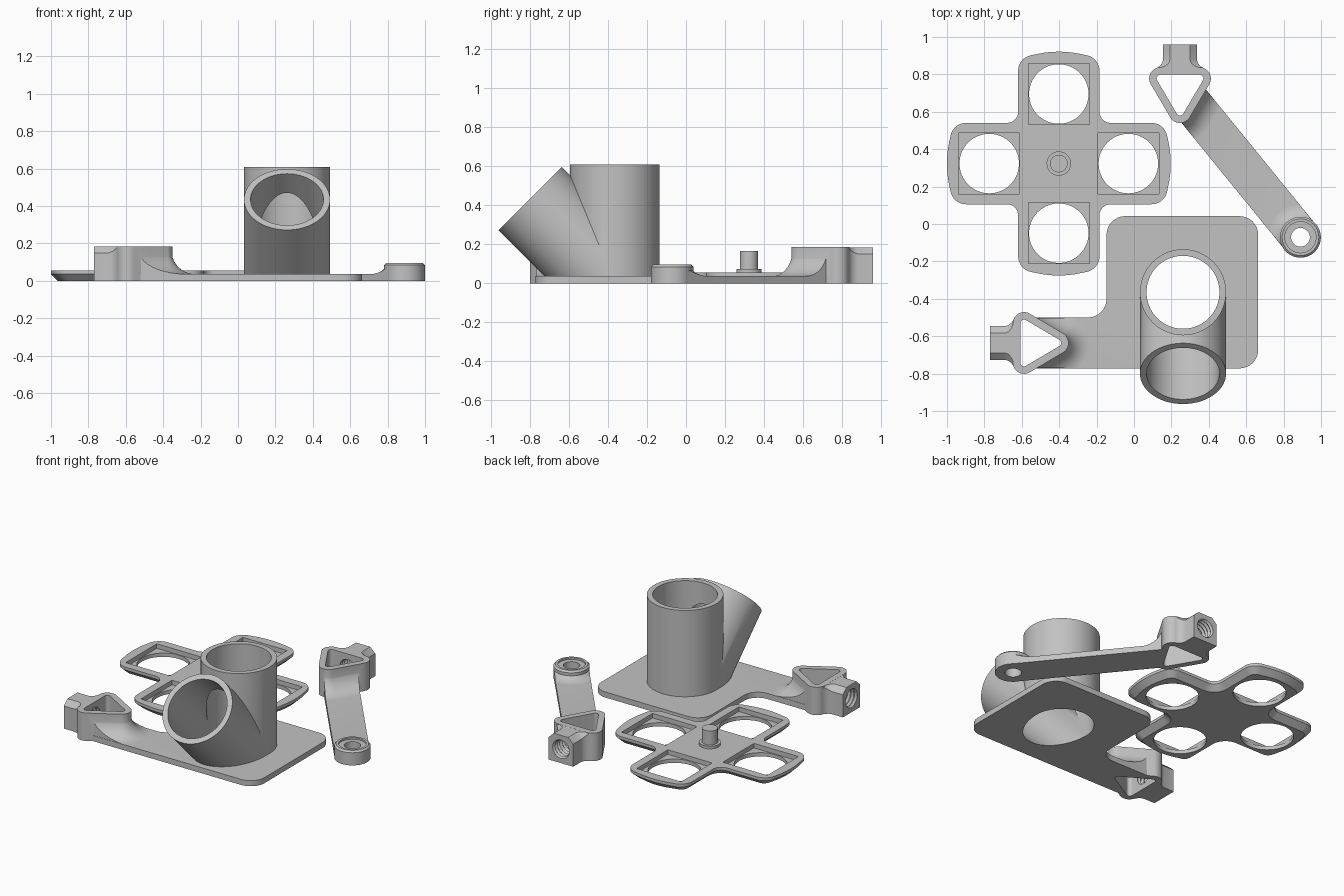
import bpy, bmesh
from math import sin, cos, pi, tan, radians
from mathutils import Matrix, Vector

cube = bpy.data.objects.get("Cube")
if cube:
    bpy.data.objects.remove(cube, do_unlink=True)

grey = bpy.data.materials.new("plain grey")
grey.use_nodes = True
grey.diffuse_color = (0.54, 0.54, 0.54, 1)
grey.node_tree.nodes["Principled BSDF"].inputs["Base Color"].default_value = (0.54, 0.54, 0.54, 1)


def loft(name, rings, matrix=Matrix()):
    """Closed solid through rings of 3D points with equal counts."""
    bm = bmesh.new()
    loops = [[bm.verts.new(p) for p in ring] for ring in rings]
    n = len(loops[0])
    for a, b in zip(loops, loops[1:]):
        for i in range(n):
            j = (i + 1) % n
            bm.faces.new((a[i], a[j], b[j], b[i]))
    bm.faces.new(loops[0][::-1])
    bm.faces.new(loops[-1])
    bm.transform(matrix)
    bm.normal_update()
    if bm.calc_volume(signed=True) < 0:
        bmesh.ops.reverse_faces(bm, faces=bm.faces[:])
    mesh = bpy.data.meshes.new(name)
    bm.to_mesh(mesh)
    bm.free()
    mesh.materials.append(grey)
    obj = bpy.data.objects.new(name, mesh)
    bpy.context.collection.objects.link(obj)
    return obj


def at(points, z):
    return [(x, y, z) for x, y in points]


def prism(name, points, z0, z1, matrix=Matrix()):
    return loft(name, [at(points, z0), at(points, z1)], matrix)


def circle(r, n=64):
    return [(r * cos(2 * pi * i / n), r * sin(2 * pi * i / n)) for i in range(n)]


def rect(x0, x1, y0, y1):
    return [(x0, y0), (x1, y0), (x1, y1), (x0, y1)]


def round_poly(corners, n=8):
    """Corners are (x, y, radius); each is replaced by a tangent arc."""
    out = []
    for i, (x, y, r) in enumerate(corners):
        p = Vector((x, y))
        if r <= 0:
            out.append(p)
            continue
        a = (Vector(corners[i - 1][:2]) - p).normalized()
        b = (Vector(corners[(i + 1) % len(corners)][:2]) - p).normalized()
        half = a.angle(b) / 2
        centre = p + (a + b).normalized() * r / sin(half)
        start = p + a * r / tan(half) - centre
        end = p + b * r / tan(half) - centre
        turn = start.angle_signed(end)
        for k in range(n + 1):
            out.append(centre + Matrix.Rotation(-turn * k / n, 2) @ start)
    return out


def combine(obj, tool, op):
    mod = obj.modifiers.new(op.lower(), "BOOLEAN")
    mod.operation, mod.solver, mod.object = op, "EXACT", tool
    bpy.context.view_layer.objects.active = obj
    bpy.ops.object.modifier_apply(modifier=mod.name)
    bpy.data.objects.remove(tool, do_unlink=True)


def place(x, y, angle=0):
    return Matrix.Translation((x, y, 0)) @ Matrix.Rotation(radians(angle), 4, "Z")


def triangle(r, n=12):
    """Rounded triangle whose tip points along +x."""
    out = []
    for (x, y), mid in zip([(0.36, 0), (0.182, 0.105), (0.182, -0.105)], (0, 120, 240)):
        for k in range(n + 1):
            a = radians(mid - 60 + 120 * k / n)
            out.append((x + r * cos(a), y + r * sin(a)))
    return out


TOP, SLAB, MID = 0.185, 0.037, 0.0925


def flare_rings(outline, width, height):
    """Concave skirt around an outline, rooted inside the slab."""
    rings = [at(outline(width), 0.01)]
    for k in range(11):
        a = pi / 2 * k / 10
        rings.append(at(outline(width * (1 - sin(a))), SLAB - 0.0005 + height * (1 - cos(a))))
    return rings


def add_hook(body, matrix, arm, arm_matrix):
    """Triangular eye with a threaded nose, blended onto an arm."""
    skirt = loft("skirt", flare_rings(lambda d: triangle(0.055 + d), 0.125, 0.125), matrix)
    combine(skirt, prism("limit", arm, -0.1, 0.3, arm_matrix), "INTERSECT")
    combine(body, skirt, "UNION")
    combine(body, prism("eye", triangle(0.06), -0.07, TOP, matrix), "UNION")
    # nose sections: distance, half width, half width of the top, shoulder height
    nose = []
    for u, w, t, z in ((0, 0.09, 0.053, 0.15), (0.08, 0.09, 0.053, 0.15),
                       (0.1, 0.096, 0.06, 0.158), (0.115, 0.108, 0.08, 0.17),
                       (0.132, 0.135, 0.12, 0.182), (0.18, 0.135, 0.12, 0.182)):
        nose.append([(u, -w, -0.06), (u, w, -0.06), (u, w, z),
                     (u, t, TOP - 0.0005), (u, -t, TOP - 0.0005), (u, -w, z)])
    combine(body, loft("nose", nose, matrix), "UNION")
    combine(body, prism("eye_hole", triangle(0.02), -0.15, 0.3, matrix), "DIFFERENCE")
    thread = [[(-0.01 + 0.0125 * k, y, MID + z) for y, z in circle(0.063 if k % 2 else 0.053, 32)]
              for k in range(17)]
    combine(body, loft("thread", thread, matrix), "DIFFERENCE")


def trim_floor(body):
    combine(body, prism("floor", rect(-2, 2, -2, 2), -1, 0), "DIFFERENCE")


# Base plate with its side arm
R = 0.1
base = prism("base_with_tubes", round_poly([
    (-0.147, 0.042, R), (-0.147, -0.5, R), (-0.57, -0.5, 0),
    (-0.57, -0.772, 0), (0.664, -0.772, R), (0.664, 0.042, R)]), -0.05, SLAB)

# Upright tube and the branch leaning to the front
stand = place(0.262, -0.365)
lean = stand @ Matrix.Rotation(radians(45), 4, "X")
combine(base, prism("upright", circle(0.23, 96), -0.08, 0.61, stand), "UNION")
combine(base, prism("branch", circle(0.23, 96), 0, 0.615, lean), "UNION")
combine(base, prism("upright_bore", circle(0.195, 96), -0.4, 0.8, stand), "DIFFERENCE")
combine(base, prism("branch_bore", circle(0.195, 96), -0.02, 0.8, lean), "DIFFERENCE")
hook_at = place(-0.77, -0.636)
add_hook(base, hook_at, rect(0.2, 0.8, -0.134, 0.134), hook_at)
trim_floor(base)

# Loose arm: hook at one end, pierced boss at the other
boss_xy, hook_xy = Vector((0.89, -0.071)), Vector((0.246, 0.72))
span = hook_xy - boss_xy
along = Matrix.Translation((*boss_xy, 0)) @ Matrix.Rotation(
    -Vector((1, 0)).angle_signed(span), 4, "Z")
lever = prism("lever_arm", rect(0, span.length, -0.107, 0.107), -0.05, SLAB, along)
strip = rect(0, span.length - 0.01, -0.106, 0.106)
fillet = loft("fillet", flare_rings(lambda d: circle(0.1 + d), 0.085, 0.05), along)
combine(fillet, prism("limit", strip, -0.1, 0.3, along), "INTERSECT")
combine(lever, fillet, "UNION")
boss = loft("boss", [at(circle(r), z) for r, z in
                     ((0.109, -0.08), (0.109, 0.084), (0.098, 0.095))], along)
combine(lever, boss, "UNION")
add_hook(lever, place(0.246, 0.96, -90), strip, along)
combine(lever, prism("boss_recess", circle(0.083), 0.084, 0.2, along), "DIFFERENCE")
combine(lever, prism("boss_hole", circle(0.05), -0.15, 0.2, along), "DIFFERENCE")
trim_floor(lever)


# Four-armed tray with bevelled underside
def cross(d):
    w, corner = 0.2175 - d, []
    for q in range(4):
        turn = Matrix.Rotation(q * pi / 2, 2)
        # the end arc tightens with the inset so neighbouring arcs never meet
        for x, y, r in ((w, w, 0.06 + d), (w, 0.565 - d, 0.085 - d),
                        (0, 0.61 - d, 0.55 - 5 * d), (-w, 0.565 - d, 0.085 - d)):
            p = turn @ Vector((x, y))
            corner.append((p.x, p.y, r))
    return round_poly(corner)


centre = place(-0.402, 0.323)
tray = loft("tray", [at(cross(d), z) for d, z in ((0.037, 0), (0, 0.036), (0, 0.055))], centre)
for q in range(4):
    spot = centre @ Matrix.Rotation(q * pi / 2, 4, "Z") @ Matrix.Translation((0.372, 0, 0))
    combine(tray, prism("pocket", rect(-0.163, 0.163, -0.163, 0.163), 0.025, 0.2, spot), "DIFFERENCE")
    combine(tray, prism("cup_hole", circle(0.159), -0.1, 0.2, spot), "DIFFERENCE")

# Pivot peg with its collar
peg = loft("pivot_peg", [at(circle(r, 48), z) for r, z in
                         ((0.065, 0.03), (0.065, 0.072), (0.047, 0.072), (0.047, 0.165))], centre)
combine(tray, peg, "UNION")

for obj in (base, lever, tray):
    bpy.ops.object.select_all(action="DESELECT")
    obj.select_set(True)
    bpy.context.view_layer.objects.active = obj
    bpy.ops.object.shade_smooth_by_angle(angle=radians(30))
